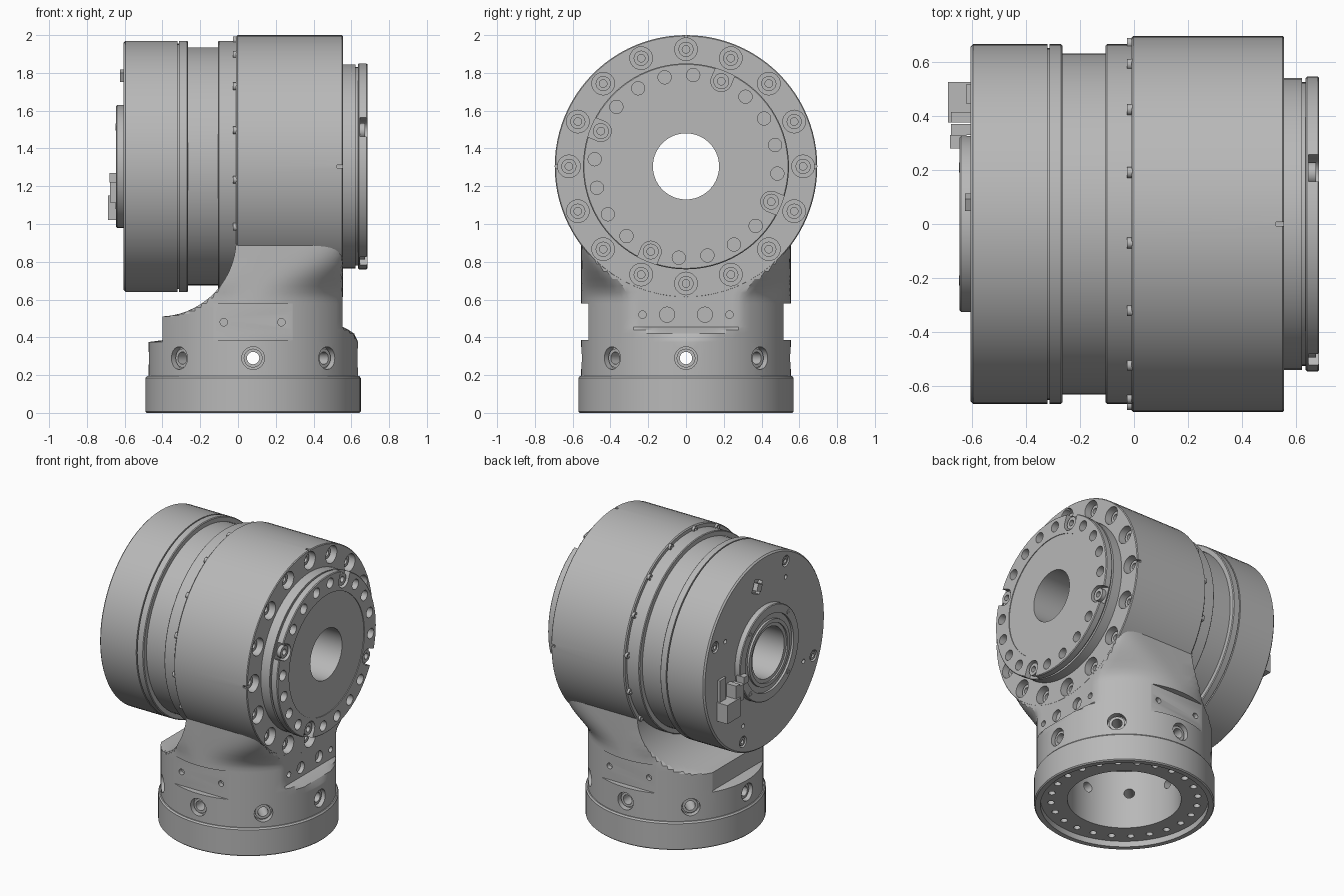
import bpy, bmesh
from math import sin, cos, pi, radians
from mathutils import Matrix, Vector

if "Cube" in bpy.data.objects:
    bpy.data.objects.remove(bpy.data.objects["Cube"])

grey = bpy.data.materials.new("machined grey")
grey.use_nodes = True
grey.diffuse_color = (0.48, 0.48, 0.48, 1)
grey.node_tree.nodes["Principled BSDF"].inputs["Base Color"].default_value = (0.48, 0.48, 0.48, 1)

AXIS_Z = 1.305   # height of the drum axis
BASE_X = 0.08    # centre of the base
BORE = 0.175
X, Y, Z = Vector((1, 0, 0)), Vector((0, 1, 0)), Vector((0, 0, 1))


def frame(p, d):
    return Matrix.Translation(p) @ d.to_track_quat('Z', 'Y').to_matrix().to_4x4()


def finish(bm, name):
    bmesh.ops.recalc_face_normals(bm, faces=bm.faces)
    mesh = bpy.data.meshes.new(name)
    bm.to_mesh(mesh)
    bm.free()
    mesh.materials.append(grey)
    ob = bpy.data.objects.new(name, mesh)
    bpy.context.collection.objects.link(ob)
    return ob


def bridge(bm, rings, closed):
    count = len(rings[0])
    pairs = list(zip(rings, rings[1:])) + ([(rings[-1], rings[0])] if closed else [])
    for a, b in pairs:
        for i in range(count):
            j = (i + 1) % count
            bm.faces.new((a[i], a[j], b[j], b[i]))


def spin(bm, profile, m, n):
    """Turn a closed profile of (radius, height) about the local z axis."""
    bridge(bm, [[bm.verts.new(m @ Vector((r * cos(2 * pi * i / n), r * sin(2 * pi * i / n), h)))
                 for i in range(n)] for r, h in profile], True)


def lathe(name, profile, p, d, n=96):
    bm = bmesh.new()
    spin(bm, profile, frame(p, d), n)
    return finish(bm, name)


def rods(name, items, r, depth, n=24):
    """Solid cylinders centred on each (position, direction)."""
    bm = bmesh.new()
    for p, d in items:
        bmesh.ops.create_cone(bm, cap_ends=True, segments=n, radius1=r, radius2=r,
                              depth=depth, matrix=frame(p, d))
    return finish(bm, name)


def tubes(name, items, r, inner, depth):
    """Socket screw heads starting at each position."""
    bm = bmesh.new()
    for p, d in items:
        spin(bm, [(inner, 0), (r, 0), (r, depth), (inner, depth)], frame(p, d), 20)
    return finish(bm, name)


def boxes(name, items):
    """Boxes given as (size, matrix)."""
    bm = bmesh.new()
    for size, m in items:
        bmesh.ops.create_cube(bm, size=1, matrix=m @ Matrix.Diagonal((*size, 1)))
    return finish(bm, name)


def cut(cutter, *targets):
    for ob in targets:
        mod = ob.modifiers.new("cut", 'BOOLEAN')
        mod.object, mod.operation, mod.solver = cutter, 'DIFFERENCE', 'EXACT'
        bpy.context.view_layer.objects.active = ob
        bpy.ops.object.modifier_apply(modifier=mod.name)
    bpy.data.objects.remove(cutter)


def polar(x, r, deg):
    """Point around the drum axis."""
    a = radians(deg)
    return Vector((x, r * cos(a), AXIS_Z + r * sin(a)))


drum = Vector((0, 0, AXIS_Z))
foot = Vector((BASE_X, 0, 0))

# Drum parts, turned about the x axis
motor = lathe("motor_housing", [
    (BORE, -.605), (.655, -.605), (.665, -.595), (.665, -.32), (.65, -.32), (.65, -.312),
    (.665, -.312), (.665, -.27), (.66, -.265), (.63, -.265), (.63, -.105), (.66, -.105),
    (.665, -.1), (.665, 0), (BORE, 0)], drum, X)
housing = lathe("main_housing", [
    (BORE, -.01), (.688, -.01), (.695, -.003), (.695, .55), (.69, .555), (BORE, .555)], drum, X)
flange = lathe("output_flange", [
    (BORE, .55), (.54, .55), (.54, .622), (.525, .622), (.525, .635), (.54, .635), (.545, .64),
    (.545, .68), (.54, .685), (.415, .685), (.415, .68), (BORE, .68)], drum, X)
lathe("rear_plate", [
    (BORE, -.6), (BORE, -.635), (.2, -.635), (.2, -.645), (.225, -.645), (.225, -.63),
    (.265, -.63), (.265, -.645), (.32, -.645), (.325, -.64), (.325, -.6)], drum, X)

# Base ring with a recessed underside
base = lathe("base_ring", [
    (.36, .04), (.53, .04), (.53, 0), (.563, 0), (.57, .007), (.57, .185), (.562, .195),
    (.36, .195)], foot, Z)
cut(rods("base_hole_cutter", [
    (foot + Vector((.465 * cos(i * pi / 12), .465 * sin(i * pi / 12), .05)), Z)
    for i in range(24)], .022, .06, 16), base)

# Column: round at the foot, squarer towards the drum, scooped beside the motor
sections = [(.19, -1, 1), (.375, -1, 1), (.385, -.4, .632), (.42, -.4, .615),
            (.44, -.4, .585), (.455, -.4, .5545)]
for k in range(15):
    a = radians(3 + 87 * k / 14)
    sections.append((.92 - .41 * cos(a), -.42 + .41 * sin(a), .5545))
sections += [(1.0, -.005, .5545), (1.1, -.005, .5545)]
bm = bmesh.new()
rings = []
for z, low, high in sections:
    power = 2 / (2 + 6 * max(0, (min(z, 1) - .6) / .3) ** 2)
    ring = []
    for i in range(96):
        c, s = cos(2 * pi * i / 96), sin(2 * pi * i / 96)
        px = BASE_X + .555 * abs(c) ** power * (1 if c > 0 else -1)
        py = .555 * abs(s) ** power * (1 if s > 0 else -1)
        ring.append(bm.verts.new((min(max(px, low), high), py, z)))
    rings.append(ring)
bridge(bm, rings, False)
bm.faces.new(rings[0])
bm.faces.new(rings[-1])
column = finish(bm, "column")
cut(rods("column_bore_cutter", [(foot + Z * .2, Z)], .36, .5, 96), column)

# Flat side pads with screw holes
cut(boxes("pad_cutter", [((.6, .1, .195), Matrix.Translation((BASE_X, s * .565, .4825)))
                         for s in (-1, 1)]), column)
cut(rods("pad_hole_cutter", [(Vector((x, s * .515, .48)), Y)
                             for x in (-.075, .23) for s in (-1, 1)], .02, .06, 16), column)

# Eight radial holes around the foot, counterbored
around = [Vector((cos(i * pi / 4), sin(i * pi / 4), 0)) for i in range(8)]
cut(rods("radial_hole_cutter", [(foot + Z * .29 + d * .46, d) for d in around], .034, .4), column)
cut(rods("counterbore_cutter", [(foot + Z * .29 + d * .565, d) for d in around], .06, .1), column)
tubes("radial_hole_sleeves", [(foot + Z * .29 + d * .5, d) for d in around], .05, .033, .03)

# Bolt circle on the housing face
bolts = [i * 22.5 for i in range(16)]
cut(rods("bolt_hole_cutter", [(polar(.555, .62, a), X) for a in bolts], .06, .16), housing, column)
tubes("housing_bolts", [(polar(.47, .62, a), X) for a in bolts], .04, .02, .05)
cut(rods("small_face_hole_cutter", [(Vector((.555, y, .52)), X) for y in (-.23, .23)],
         .02, .06, 16), column)
cut(rods("face_port_cutter", [(Vector((.555, y, .52)), X) for y in (-.1, .1)], .04, .06), column)

# Index slots on the housing rim
cut(boxes("slot_cutter", [((.06, .05, .016), Matrix.Translation(polar(.555, .695, a))
                           @ Matrix.Rotation(radians(a), 4, 'X')) for a in (0, 90, 180, 270)]),
    housing)

# Output flange: four clamp notches with screws, sixteen tapped holes
clamps = [67.5 + 90 * i for i in range(4)]
cut(rods("notch_cutter", [(polar(.685, .488, a), X) for a in clamps], .055, .08), flange)
cut(boxes("notch_mouth_cutter", [((.08, .1, .109), Matrix.Translation(polar(.685, .538, a))
                                  @ Matrix.Rotation(radians(a), 4, 'X')) for a in clamps]), flange)
tubes("clamp_screws", [(polar(.643, .488, a), X) for a in clamps], .042, .02, .03)
cut(rods("tapped_hole_cutter", [(polar(.685, .485, 67.5 + 18 * i), X)
                                for i in range(20) if i % 5], .035, .1), flange)

# Rear face: four recessed screws, small holes, socket
rear = [23.5 + 90 * i for i in range(4)]
cut(rods("rear_recess_cutter", [(polar(-.605, .59, a), X) for a in rear], .038, .05), motor)
tubes("rear_screws", [(polar(-.585, .59, a), -X) for a in rear], .028, .014, .015)
cut(rods("rear_small_hole_cutter", [(polar(-.605, .49, a + 5) , X) for a in rear], .015, .05, 16),
    motor)
tubes("rear_plate_screws", [(polar(-.64, .295, 45 + 90 * i), -X) for i in range(4)],
      .018, .009, .008)
socket_at = Matrix.Translation((-.605, .08, AXIS_Z + .48)) @ Matrix.Rotation(radians(23), 4, 'X')
cut(boxes("socket_cutter", [((.06, .09, .09), socket_at)]), motor)
boxes("socket_core", [((.04, .05, .05), socket_at)])

# Cable connector blocks on the rear face
boxes("cable_connector", [
    ((.085, .15, .13), Matrix.Translation((-.645, .45, 1.085))),
    ((.075, .04, .11), Matrix.Translation((-.64, .35, 1.17))),
    ((.075, .04, .11), Matrix.Translation((-.64, .395, 1.185))),
    ((.06, .05, .05), Matrix.Translation((-.65, .305, 1.245))),
    ((.02, .07, .2), Matrix.Translation((-.612, .48, 1.2)))])

# Small screws round the joint between motor and housing
tubes("joint_screws", [(polar(-.006, .672, 6 + 22.5 * i), -X) for i in range(16)],
      .02, .009, .02)

# Smooth shading with sharp edges kept
for ob in bpy.context.scene.objects:
    ob.select_set(ob.type == 'MESH')
bpy.context.view_layer.objects.active = column
bpy.ops.object.shade_smooth_by_angle(angle=radians(25))
